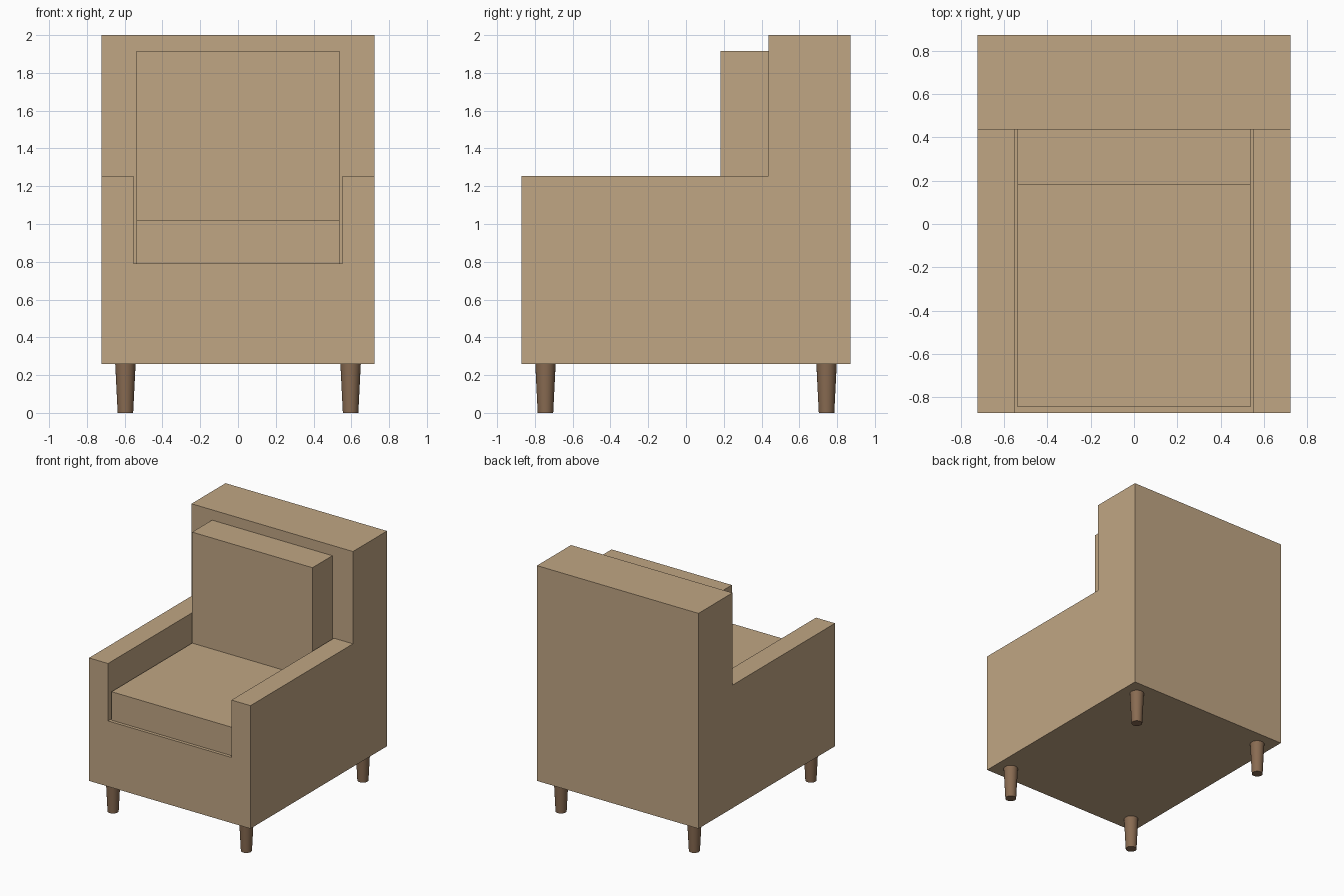
import bpy, bmesh, math

default_cube = bpy.data.objects.get("Cube")
if default_cube:
    bpy.data.objects.remove(default_cube, do_unlink=True)


def make_material(name, rgb):
    mat = bpy.data.materials.new(name)
    mat.use_nodes = True
    mat.diffuse_color = (*rgb, 1)
    bsdf = mat.node_tree.nodes["Principled BSDF"]
    bsdf.inputs["Base Color"].default_value = (*rgb, 1)
    bsdf.inputs["Roughness"].default_value = 0.8
    return mat


fabric = make_material("tan fabric", (0.53, 0.38, 0.23))
wood = make_material("brown wood", (0.25, 0.148, 0.084))

HALF_W, HALF_D = 0.722, 0.872
BASE, DECK, SEAT_TOP, ARM_TOP, TOP = 0.26, 0.79, 1.02, 1.254, 2.0
BACK_FRONT = 0.437


def prism(name, profile, x0, x1, mat):
    """Extrude a side profile of (y, z) points from x0 to x1."""
    bm = bmesh.new()
    face = bm.faces.new([bm.verts.new((x0, y, z)) for y, z in profile])
    ext = bmesh.ops.extrude_face_region(bm, geom=[face])
    moved = [v for v in ext["geom"] if isinstance(v, bmesh.types.BMVert)]
    bmesh.ops.translate(bm, verts=moved, vec=(x1 - x0, 0, 0))
    bmesh.ops.recalc_face_normals(bm, faces=bm.faces)
    mesh = bpy.data.meshes.new(name)
    bm.to_mesh(mesh)
    bm.free()
    mesh.materials.append(mat)
    obj = bpy.data.objects.new(name, mesh)
    bpy.context.collection.objects.link(obj)
    return obj


def block(name, half_w, y0, y1, z0, z1):
    return prism(name, [(y0, z0), (y1, z0), (y1, z1), (y0, z1)],
                 -half_w, half_w, fabric)


# Upholstered frame: base, arms and back in one L-shaped body
frame = prism("frame", [(-HALF_D, BASE), (HALF_D, BASE), (HALF_D, TOP),
                        (BACK_FRONT, TOP), (BACK_FRONT, ARM_TOP),
                        (-HALF_D, ARM_TOP)], -HALF_W, HALF_W, fabric)

# Seat well between the arms, open at the front and top
cutter = block("seat_well_cutter", 0.552, -1.2, BACK_FRONT, DECK, 1.6)
cut = frame.modifiers.new("seat well", "BOOLEAN")
cut.operation = "DIFFERENCE"
cut.solver = "EXACT"
cut.object = cutter
bpy.context.view_layer.objects.active = frame
bpy.ops.object.modifier_apply(modifier=cut.name)
bpy.data.objects.remove(cutter, do_unlink=True)

# Loose cushions
block("seat_cushion", 0.538, -0.846, BACK_FRONT, DECK, SEAT_TOP)
block("back_cushion", 0.538, 0.183, BACK_FRONT, SEAT_TOP, 1.917)

# Tapered round legs
for side, sx in (("left", 1), ("right", -1)):
    for end, sy in (("front", -1), ("back", 1)):
        bpy.ops.mesh.primitive_cone_add(
            vertices=24, radius1=0.041, radius2=0.054, depth=BASE,
            location=(sx * 0.596, sy * 0.744, BASE / 2))
        leg = bpy.context.object
        leg.name = f"{end}_{side}_leg"
        leg.data.materials.append(wood)
        bpy.ops.object.shade_smooth_by_angle(angle=math.radians(30))
